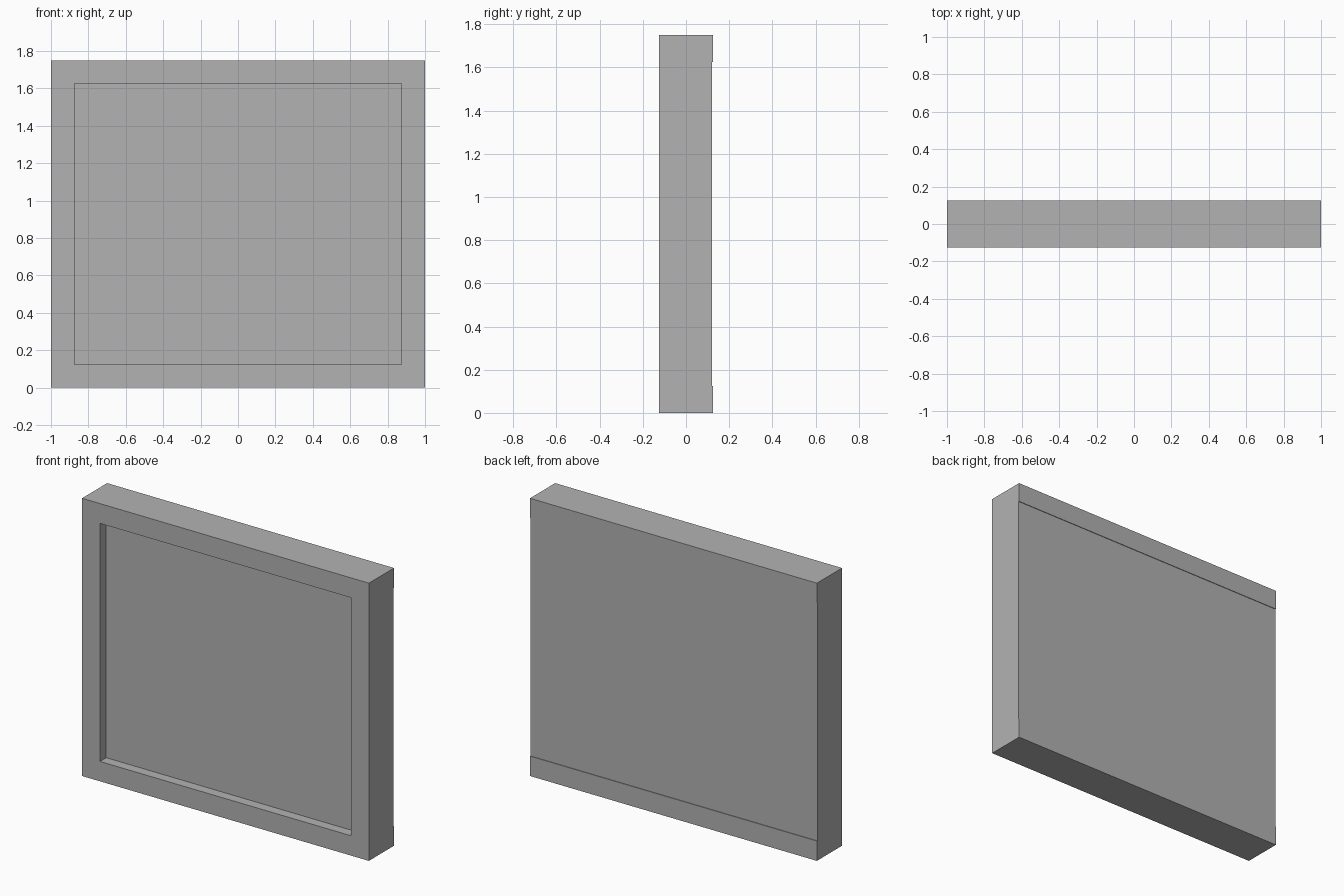
import bpy

cube = bpy.data.objects.get("Cube")
if cube:
    bpy.data.objects.remove(cube, do_unlink=True)

# Single plain grey
GREY = (0.448, 0.448, 0.448, 1.0)
grey = bpy.data.materials.new("plain_grey")
grey.use_nodes = True
grey.diffuse_color = GREY
grey.node_tree.nodes["Principled BSDF"].inputs["Base Color"].default_value = GREY

# Main sizes
WIDTH, HEIGHT, DEPTH = 2.0, 1.75, 0.25
BORDER = 0.125          # width of the frame members
RECESS = 0.0625         # depth of the panel behind the frame's front
BACK_STEP = 0.004       # stiles and panel sit just inside the rails' back
FRONT, BACK = -DEPTH / 2, DEPTH / 2


def box(name, low, high):
    """Axis-aligned box between two corners."""
    centre = [(a + b) / 2 for a, b in zip(low, high)]
    bpy.ops.mesh.primitive_cube_add(size=1, location=centre)
    obj = bpy.context.object
    obj.name = name
    obj.scale = [b - a for a, b in zip(low, high)]
    bpy.ops.object.transform_apply(location=False, rotation=False, scale=True)
    obj.data.materials.append(grey)
    return obj


# Full-width rails
for name, z in (("bottom_rail", 0), ("top_rail", HEIGHT - BORDER)):
    box(name, (-WIDTH / 2, FRONT, z), (WIDTH / 2, BACK, z + BORDER))

# Upright stiles between the rails
inner = WIDTH / 2 - BORDER
for name, x in (("right_stile", -WIDTH / 2), ("left_stile", inner)):
    box(name, (x, FRONT, BORDER), (x + BORDER, BACK - BACK_STEP, HEIGHT - BORDER))

# Recessed panel filling the frame
box("panel", (-inner, FRONT + RECESS, BORDER),
    (inner, BACK - BACK_STEP, HEIGHT - BORDER))
